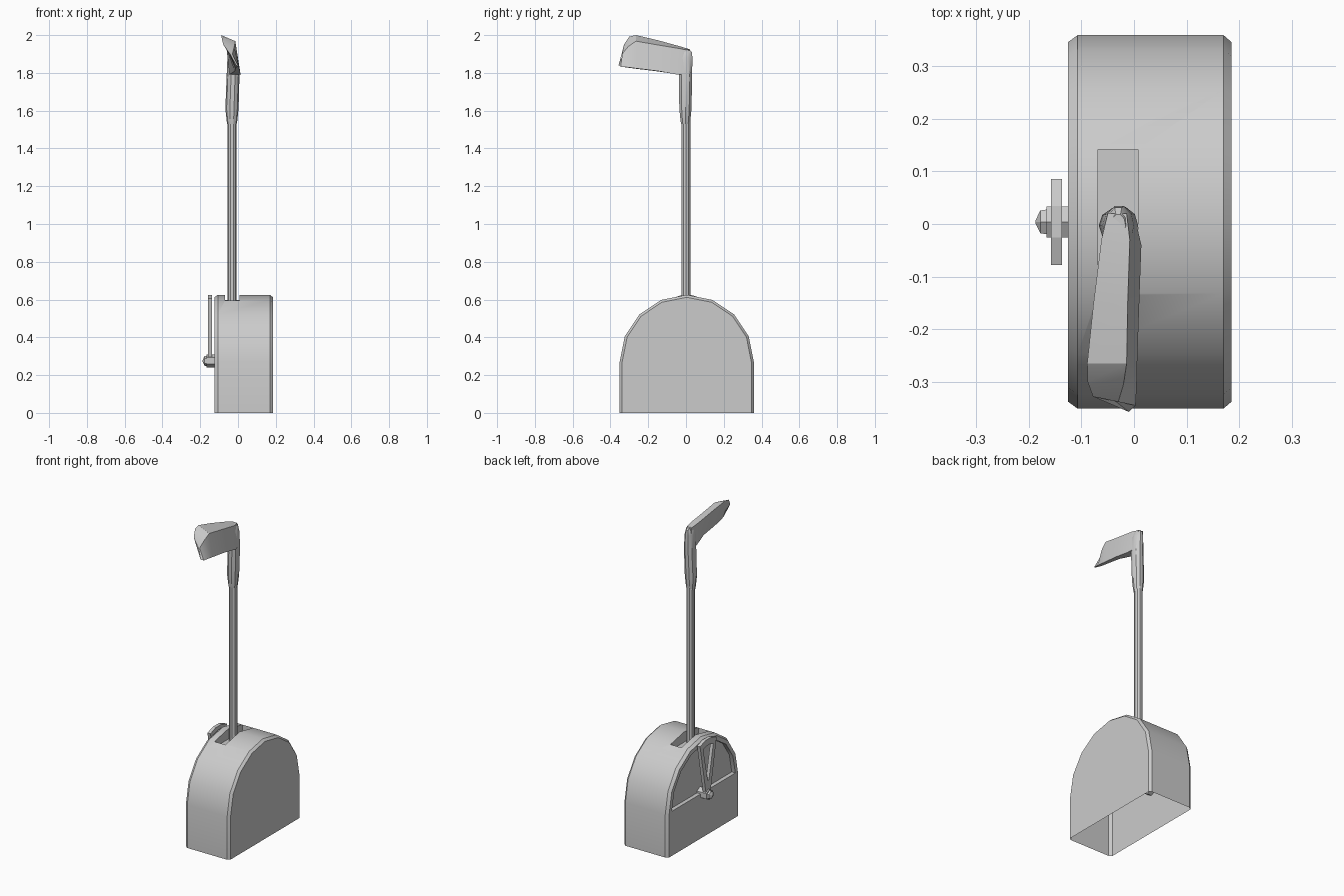
import bpy, bmesh
from math import sin, cos, pi, radians

if "Cube" in bpy.data.objects:
    bpy.data.objects.remove(bpy.data.objects["Cube"])

CY, CZ = 0.004, 0.27        # centre of the arch and lever pivot


def loft(name, rings, cyclic=False, smooth=True):
    """Skin equal-sized closed rings; cap the ends unless cyclic."""
    bm = bmesh.new()
    vs = [[bm.verts.new(p) for p in r] for r in rings]
    n = len(vs[0])
    pairs = list(zip(vs, vs[1:])) + ([(vs[-1], vs[0])] if cyclic else [])
    for a, b in pairs:
        for i in range(n):
            j = (i + 1) % n
            bm.faces.new((a[i], a[j], b[j], b[i]))
    if not cyclic:
        bm.faces.new(vs[0])
        bm.faces.new(vs[-1])
    bmesh.ops.recalc_face_normals(bm, faces=bm.faces)
    me = bpy.data.meshes.new(name)
    bm.to_mesh(me)
    bm.free()
    ob = bpy.data.objects.new(name, me)
    bpy.context.collection.objects.link(ob)
    if smooth:
        activate(ob)
        bpy.ops.object.shade_smooth_by_angle(angle=radians(32))
    return ob


def activate(ob):
    bpy.ops.object.select_all(action='DESELECT')
    ob.select_set(True)
    bpy.context.view_layer.objects.active = ob


def arch(x, r, base):
    """Half-round arch profile in the yz plane."""
    pts = [(x, CY + r * cos(i * pi / 8), CZ + r * sin(i * pi / 8)) for i in range(9)]
    return [(x, CY + r, base)] + pts + [(x, CY - r, base)]


def circle(cx, cy, z, rx, ry, n=10):
    return [(cx + rx * cos(2 * pi * i / n), cy + ry * sin(2 * pi * i / n), z) for i in range(n)]


# Arched housing with chamfered rims
housing = loft("housing", [arch(-0.125, 0.342, 0), arch(-0.107, 0.355, 0),
                           arch(0.17, 0.355, 0), arch(0.185, 0.342, 0)], smooth=False)


# Pockets: half-round dial recess on the left, slot in the top
def pocket_arch(x):
    return [(x, CY + 0.315 * cos(i * pi / 8), 0.28 + 0.305 * sin(i * pi / 8)) for i in range(9)]


def slot_rect(z):
    return [(x, y, z) for x, y in ((-0.068, -0.135), (0.008, -0.135), (0.008, 0.142), (-0.068, 0.142))]


cutters = [loft("dial_cutter", [pocket_arch(-0.2), pocket_arch(-0.1)], smooth=False),
           loft("slot_cutter", [slot_rect(0.56), slot_rect(0.7)], smooth=False)]
activate(housing)
for c in cutters:
    c.hide_render = True
    m = housing.modifiers.new("cut", 'BOOLEAN')
    m.operation, m.solver, m.object = 'DIFFERENCE', 'EXACT', c
    bpy.ops.object.modifier_apply(modifier=m.name)
for c in cutters:
    bpy.data.objects.remove(c)

# Open underside
bm = bmesh.new()
bm.from_mesh(housing.data)
bmesh.ops.delete(bm, geom=[f for f in bm.faces if f.calc_center_median().z < 0.001], context='FACES')
bm.to_mesh(housing.data)
bm.free()
activate(housing)
bpy.ops.object.shade_smooth_by_angle(angle=radians(28))

# Wedge-shaped pointer frame on the dial
outer = [(-.02, 0), (-.082, .33), (-.03, .348), (.03, .348), (.082, .33), (.02, 0)]
inner = [(-.006, .09), (-.05, .3), (-.02, .31), (.02, .31), (.05, .3), (.006, .09)]
loft("pointer_frame", [[(x, CY + y, 0.275 + z) for y, z in loop] for loop, x in
                       ((outer, -.158), (inner, -.158), (inner, -.137), (outer, -.137))],
     cyclic=True, smooth=False)

# Hexagonal pivot bolt
loft("pivot_bolt", [[(x, CY + r * sin(i * pi / 3), 0.275 + r * cos(i * pi / 3)) for i in range(6)]
                    for x, r in ((-.095, .034), (-.166, .034), (-.166, .027), (-.178, .025), (-.187, .004))],
     smooth=False)

# Shaft and swelling socket
loft("shaft", [circle(-0.032, 0, z, 0.024, 0.024) for z in (0.56, 1.55)])
loft("socket", [circle(cx, -0.003, z, rx, ry) for cx, z, rx, ry in
                ((-.032, 1.53, .025, .024), (-.032, 1.545, .028, .027), (-.032, 1.61, .035, .034),
                 (-.026, 1.79, .034, .037), (-.028, 1.88, .028, .039), (-.03, 1.91, .022, .036),
                 (-.03, 1.925, .014, .022))])

# Blade head: wedge sections from toe to heel (front sole, back sole, back edge, front edge)
loft("blade_head", [
    [(-.078, -.328, 1.95), (-.03, -.338, 1.90), (.003, -.345, 1.833), (-.01, -.357, 1.84)],
    [(-.088, -.30, 1.992), (-.02, -.305, 1.94), (.005, -.31, 1.83), (-.012, -.31, 1.828)],
    [(-.089, -.265, 2.0), (-.014, -.265, 1.968), (.006, -.265, 1.824), (-.014, -.265, 1.822)],
    [(-.077, -.15, 1.973), (-.012, -.15, 1.948), (.01, -.15, 1.81), (-.018, -.15, 1.808)],
    [(-.062, -.03, 1.94), (-.008, -.03, 1.928), (.014, -.04, 1.79), (-.045, -.04, 1.792)],
    [(-.05, .02, 1.925), (-.014, .02, 1.918), (.0, .02, 1.80), (-.05, .015, 1.80)]])
